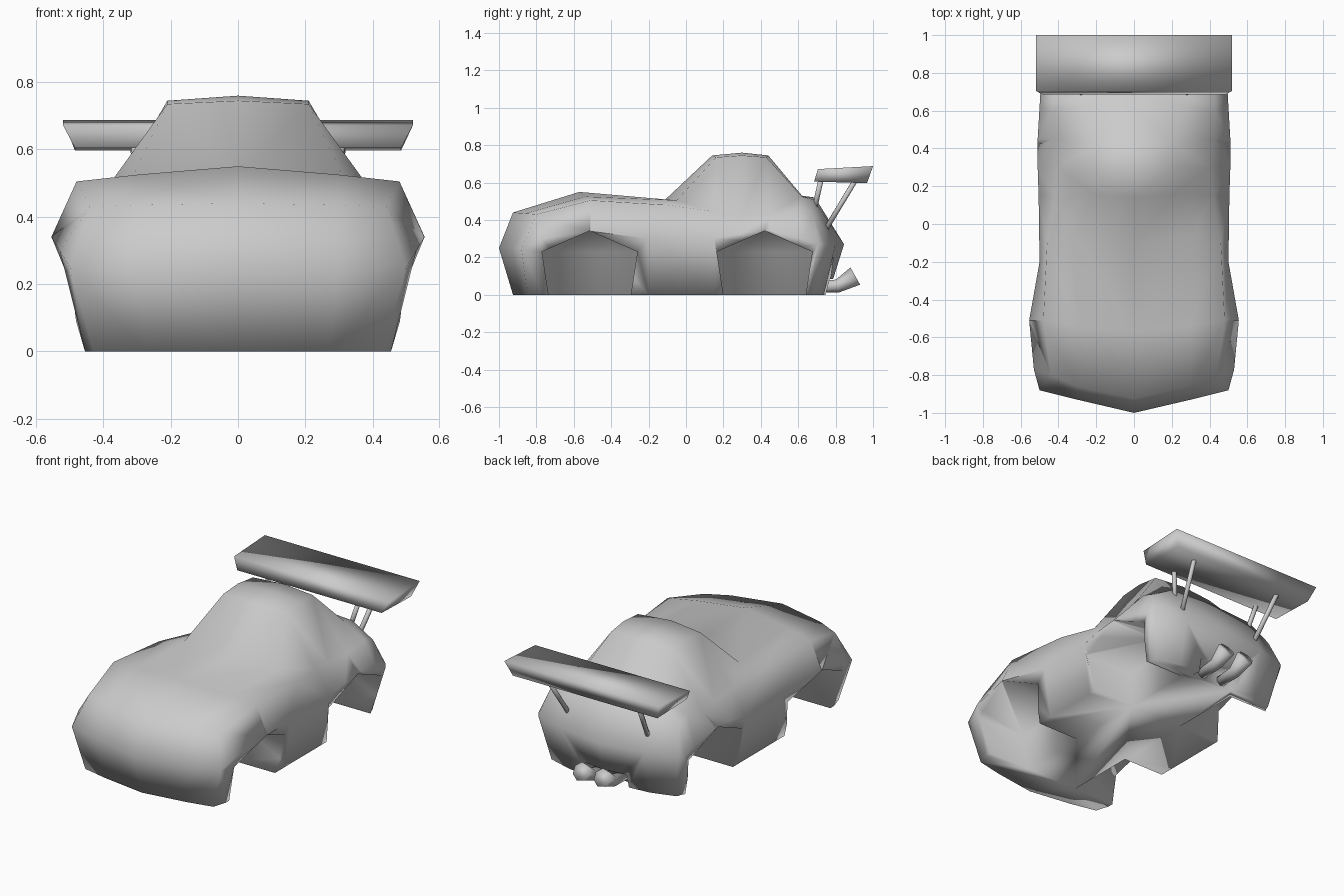
import bpy, bmesh, math
from mathutils import Vector

if "Cube" in bpy.data.objects:
    bpy.data.objects.remove(bpy.data.objects["Cube"])


def finish(name, bm):
    bmesh.ops.recalc_face_normals(bm, faces=bm.faces)
    mesh = bpy.data.meshes.new(name)
    bm.to_mesh(mesh)
    bm.free()
    ob = bpy.data.objects.new(name, mesh)
    bpy.context.collection.objects.link(ob)
    for p in mesh.polygons:
        p.use_smooth = True
    return ob


def add_face(bm, pts):
    # Skips cells that collapse to a line
    if all((Vector(pts[i]) - Vector(pts[i - 1])).length > 1e-5 for i in range(3)):
        bm.faces.new([bm.verts.new(p) for p in pts])


def prism(name, rings):
    # Joins two matching outlines into a closed solid
    bm = bmesh.new()
    a, b = [[bm.verts.new(p) for p in r] for r in rings]
    n = len(a)
    bm.faces.new(a)
    bm.faces.new(b[::-1])
    for i in range(n):
        bm.faces.new([a[i], b[i], b[(i + 1) % n], a[(i + 1) % n]])
    return finish(name, bm)


def tube(name, path, sides):
    # Chain of (point, radius) rings joined into one closed pipe
    bm = bmesh.new()
    rings = []
    for i, (p, r) in enumerate(path):
        d = Vector(path[min(i + 1, len(path) - 1)][0]) - Vector(path[max(i - 1, 0)][0])
        if i == len(path) - 1:
            d = Vector(p) - Vector(path[i - 1][0])
        m = d.to_track_quat('Z', 'Y')
        angles = [math.tau * k / sides for k in range(sides)]
        rings.append([bm.verts.new(Vector(p) + m @ Vector((r * math.cos(t), r * math.sin(t), 0)))
                      for t in angles])
    for a, b in zip(rings, rings[1:]):
        for k in range(sides):
            bm.faces.new([a[k - 1], a[k], b[k], b[k - 1]])
    bm.faces.new(rings[0])
    bm.faces.new(rings[-1])
    return finish(name, bm)


def carve(target, cutter):
    cutter.hide_render = True
    mod = target.modifiers.new("carve", 'BOOLEAN')
    mod.operation = 'DIFFERENCE'
    mod.solver = 'EXACT'
    mod.object = cutter
    bpy.context.view_layer.objects.active = target
    bpy.ops.object.modifier_apply(modifier=mod.name)
    bpy.data.objects.remove(cutter)


# Body rails, from the front bottom edge over the roof to the rear bottom edge
centre = [(-.925, 0), (-1, .25), (-.925, .44), (-.57, .55), (-.11, .51), (.14, .745),
          (.3, .76), (.44, .745), (.62, .53), (.69, .52), (.845, .27), (.76, 0)]
inner = [(.27, -.885, 0), (.3, -.93, .25), (.3, -.86, .435), (.3, -.54, .525),
         (.32, -.05, .505), (.21, .16, .735), (.21, .3, .745), (.2, .43, .735),
         (.28, .62, .525), (.29, .68, .51), (.28, .8, .27), (.27, .735, 0)]
shoulder = [(.43, -.85, 0), (.5, -.88, .25), (.44, -.8, .43), (.48, -.51, .505),
            (.46, -.1, .48), (.42, .15, .445), (.4, .3, .42), (.42, .45, .43),
            (.43, .6, .46), (.43, .68, .43), (.47, .745, .27), (.42, .69, 0)]
wide = [(.43, -.85, 0), (.5, -.88, .25), (.53, -.77, .3), (.555, -.51, .34),
        (.5, -.2, .3), (.505, .15, .3), (.51, .3, .33), (.51, .45, .345),
        (.5, .62, .3), (.495, .71, .27), (.47, .745, .27), (.42, .69, 0)]
bottom = [(.455, y, 0) for x, y, z in wide]
bottom[0] = bottom[1] = wide[0]
bottom[9] = (.43, .66, 0)
bottom[10] = bottom[11] = wide[11]
rails = [[(0, y, z) for y, z in centre], inner, shoulder, wide, bottom]

bm = bmesh.new()
for s in (1, -1):
    for a, b in zip(rails, rails[1:]):
        for i in range(len(a) - 1):
            p, q, r, t = [(s * x, y, z) for x, y, z in (a[i], a[i + 1], b[i + 1], b[i])]
            # Diagonals lean away from the roof at both ends
            for tri in ((p, q, r), (p, r, t)) if i < 6 else ((p, q, t), (q, r, t)):
                add_face(bm, tri)
bmesh.ops.remove_doubles(bm, verts=bm.verts, dist=1e-4)
bmesh.ops.holes_fill(bm, edges=[e for e in bm.edges if e.is_boundary], sides=0)
body = finish("car_body", bm)

# Wheel wells cut as five-sided pockets
arch = [(-.2, -.1), (-.22, 0), (-.255, .23), (0, .342), (.255, .23), (.22, 0), (.2, -.1)]
for y0 in (-.515, .42):
    for s in (1, -1):
        carve(body, prism("well_cutter", [[(s * x, y0 + y, z) for y, z in arch]
                                          for x in (.18, .7)]))

# Exhaust recess under the tail
recess = [(.69, -.1), (.69, .085), (.95, .085), (.95, -.1)]
carve(body, prism("recess_cutter", [[(x, y, z) for y, z in recess] for x in (-.14, .14)]))
for p in body.data.polygons:
    p.use_smooth = True

# Rear wing, narrower underneath
wing = [(.52, .705, .672), (.52, 1.0, .688), (.485, .968, .597), (.485, .685, .605)]
prism("rear_wing", [[(s * x, y, z) for x, y, z in wing] for s in (1, -1)])

for s, side in ((1, "right"), (-1, "left")):
    # Wing struts
    tube(f"front_strut_{side}", [((s * .265, .68, .43), .014), ((s * .31, .725, .63), .014)], 8)
    tube(f"rear_strut_{side}", [((s * .265, .735, .33), .014), ((s * .31, .91, .62), .014)], 8)
    # Flared exhaust pipes
    tube(f"exhaust_{side}", [((s * .07, .68, .04), .032), ((s * .07, .81, .047), .036),
                             ((s * .07, .905, .1), .054)], 7)
